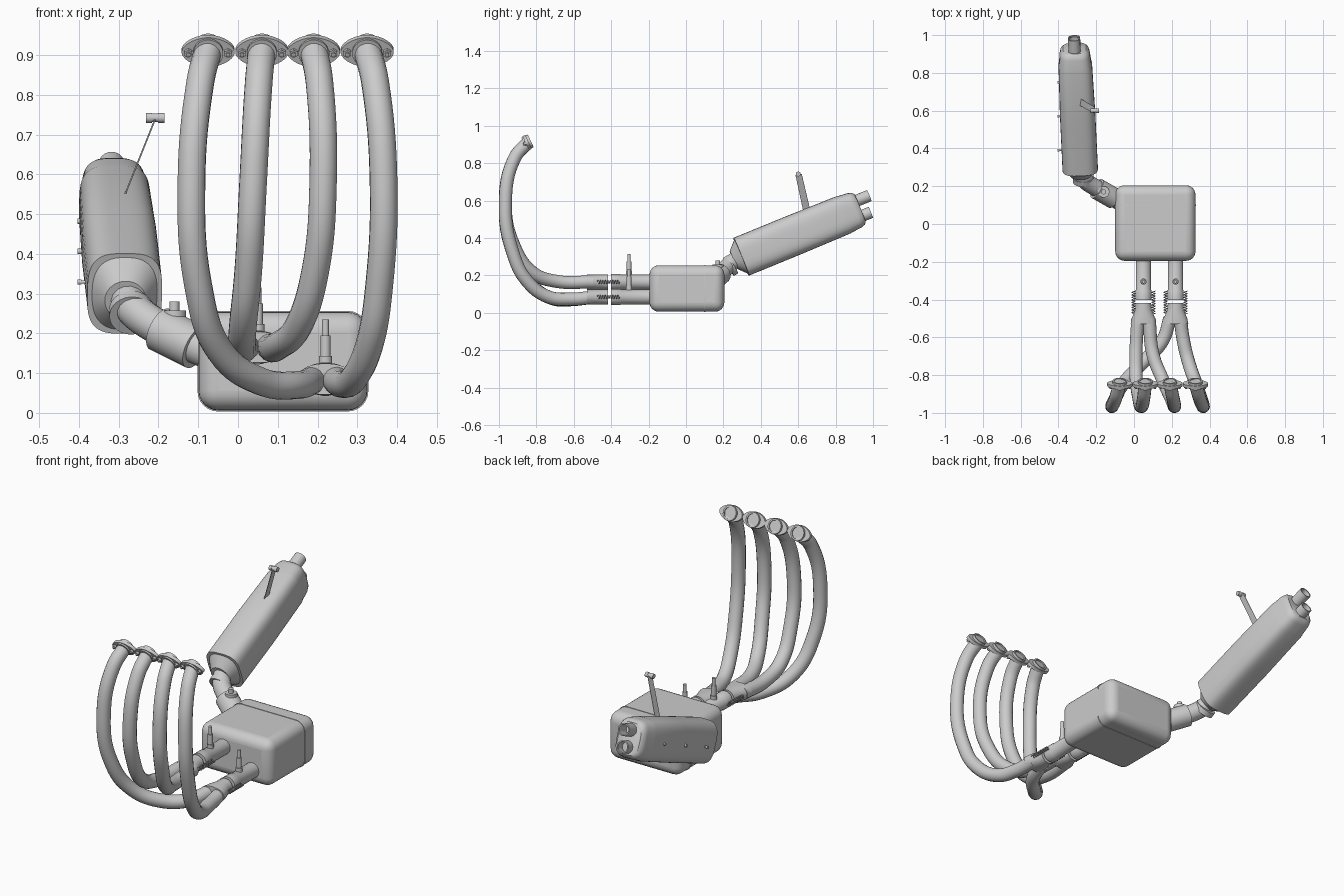
import bpy, bmesh, math
from mathutils import Vector

if "Cube" in bpy.data.objects:
    bpy.data.objects.remove(bpy.data.objects["Cube"])

steel = bpy.data.materials.new("brushed steel grey")
steel.diffuse_color = (0.6, 0.6, 0.6, 1)
steel.use_nodes = True
steel.node_tree.nodes["Principled BSDF"].inputs["Base Color"].default_value = steel.diffuse_color


def finish(ob):
    ob.data.materials.clear()
    ob.data.materials.append(steel)
    bpy.ops.object.select_all(action='DESELECT')
    ob.select_set(True)
    bpy.context.view_layer.objects.active = ob
    bpy.ops.object.shade_smooth_by_angle(angle=math.radians(35))
    return ob


def loft(name, origin, direction, sections, sides=32):
    """Skin of superellipse sections (t, half width, half height, exponent) along an axis."""
    o, d = Vector(origin), Vector(direction).normalized()
    ref = Vector((0, 1, 0)) if abs(d.z) > 0.85 else Vector((0, 0, 1))
    up = (ref - d * ref.dot(d)).normalized()
    right = d.cross(up)
    bm = bmesh.new()
    rings = []
    for t, w, h, n in sections:
        ring = []
        for i in range(sides):
            a = 2 * math.pi * (i + 0.5) / sides
            c, s = math.cos(a), math.sin(a)
            x = math.copysign(abs(c) ** (2 / n), c) * w
            y = math.copysign(abs(s) ** (2 / n), s) * h
            ring.append(bm.verts.new(o + d * t + right * x + up * y))
        rings.append(ring)
    for a, b in zip(rings, rings[1:]):
        for i in range(sides):
            j = (i + 1) % sides
            bm.faces.new((a[i], a[j], b[j], b[i]))
    bm.faces.new(rings[0][::-1])
    bm.faces.new(rings[-1])
    bmesh.ops.recalc_face_normals(bm, faces=bm.faces)
    me = bpy.data.meshes.new(name)
    bm.to_mesh(me)
    bm.free()
    ob = bpy.data.objects.new(name, me)
    bpy.context.collection.objects.link(ob)
    return finish(ob)


def rod(name, origin, direction, steps, sides=24):
    """Stepped round part from (t, radius) pairs."""
    return loft(name, origin, direction, [(t, r, r, 2) for t, r in steps], sides)


def tube(name, points, radius, smooth=True, res=8, bevel=6):
    """Round pipe through the points."""
    cu = bpy.data.curves.new(name, 'CURVE')
    cu.dimensions = '3D'
    cu.bevel_depth, cu.bevel_resolution = radius, bevel
    cu.resolution_u, cu.use_fill_caps = res, True
    sp = cu.splines.new('BEZIER' if smooth else 'POLY')
    pts = sp.bezier_points if smooth else sp.points
    pts.add(len(points) - 1)
    for p, co in zip(pts, points):
        if smooth:
            p.co = co
            p.handle_left_type = p.handle_right_type = 'AUTO'
        else:
            p.co = (*co, 1)
    ob = bpy.data.objects.new(name, cu)
    bpy.context.collection.objects.link(ob)
    bpy.ops.object.select_all(action='DESELECT')
    ob.select_set(True)
    bpy.context.view_layer.objects.active = ob
    bpy.ops.object.convert(target='MESH')
    return finish(bpy.context.view_layer.objects.active)


# Collector box with rounded edges and a thin seam
bpy.ops.mesh.primitive_cube_add(size=1, location=(0.113, 0.005, 0.13))
box = bpy.context.object
box.name = "collector_box"
box.scale = (0.425, 0.4, 0.248)
bpy.ops.object.transform_apply(location=False, rotation=False, scale=True)
bev = box.modifiers.new("round", 'BEVEL')
bev.width, bev.segments = 0.05, 6
finish(box)
bpy.ops.mesh.primitive_cube_add(size=1, location=(0.113, 0.1, 0.13))
seam = bpy.context.object
seam.name = "box_seam"
bm = bmesh.new()
bm.from_mesh(seam.data)
bmesh.ops.scale(bm, verts=bm.verts, vec=(0.43, 0.008, 0.253))
bmesh.ops.bevel(bm, geom=[e for e in bm.edges if abs(e.verts[0].co.y - e.verts[1].co.y) > 0.004],
                offset=0.052, segments=6, profile=0.5, affect='EDGES')
bm.to_mesh(seam.data)
bm.free()
finish(seam)

# Header pipes, from the flange down and back to the collectors
headers = [
    [(-.075, -.845, .912), (-.095, -.915, .83), (-.117, -.966, .58), (-.1, -.925, .32),
     (-.045, -.83, .155), (.06, -.72, .078), (.15, -.62, .07), (.19, -.5, .083)],
    [(.06, -.845, .912), (.052, -.915, .83), (.038, -.966, .58), (.026, -.92, .36),
     (.012, -.82, .215), (.01, -.69, .168), (.02, -.5, .165)],
    [(.19, -.845, .912), (.205, -.915, .83), (.214, -.966, .58), (.195, -.92, .36),
     (.15, -.82, .215), (.1, -.69, .168), (.08, -.5, .165)],
    [(.325, -.845, .912), (.345, -.915, .83), (.366, -.966, .58), (.355, -.925, .32),
     (.33, -.85, .17), (.29, -.735, .085), (.262, -.62, .073), (.245, -.5, .083)],
]
port = Vector((0, 0.9, 0.42)).normalized()
for i, path in enumerate(headers, 1):
    tube(f"header_pipe_{i}", path, 0.035)
    c = Vector((path[0][0], -.85, .91))
    loft(f"port_flange_{i}", c, port, [(-.008, .067, .041, 1.8), (.009, .067, .041, 1.8)])
    rod(f"port_ring_{i}", c, port, [(-.016, .038), (.022, .038), (.022, .03), (.016, .03)])
    for s in (-1, 1):
        rod(f"flange_nut_{i}", c + Vector((s * .05, 0, 0)), port,
            [(-.024, .006), (-.018, .006), (-.018, .011), (.0, .011)], 6)

# Two-into-one collectors, outlet pipes, springs and sensors
for tag, x, z in (("upper", .05, .165), ("lower", .22, .085)):
    loft(f"{tag}_collector", (x, -.53, z), (0, 1, 0),
         [(0, .068, .039, 2.3), (.03, .062, .041, 2.2), (.08, .043, .041, 2), (.112, .041, .041, 2)])
    rod(f"{tag}_outlet_pipe", (x, -.402, z), (0, 1, 0),
        [(0, .043), (.05, .043), (.055, .04), (.25, .04)], 32)
    for s in (-1, 1):
        coil = [(x + s * .053 + .009 * math.cos(k * math.pi / 4),
                 -.475 + .12 * k / 72, z + .009 * math.sin(k * math.pi / 4)) for k in range(73)]
        tube(f"{tag}_spring", coil, 0.0025, smooth=False, bevel=1)
    rod(f"{tag}_sensor", (x, -.305, z + .025), (0, 0, 1),
        [(0, .017), (.033, .017), (.033, .013), (.085, .013), (.085, .009), (.125, .009)], 12)

# Link pipe from the box to the silencer, with clamp and boss
tube("link_pipe", [(-.03, .09, .135), (-.11, .137, .17), (-.2, .19, .215),
                   (-.262, .235, .26), (-.285, .29, .3)], 0.045)
rod("link_clamp", (-.105, .135, .165), (-.105, .06, .052),
    [(0, .045), (0, .057), (.115, .057), (.115, .045)], 32)
rod("clamp_boss", (-.16, .17, .2), (0, 0, 1),
    [(0, .03), (.058, .03), (.058, .013), (.08, .013)], 16)
rod("link_ring", (-.268, .238, .252), (-.03, .55, .35), [(-.014, .056), (.014, .056)], 32)

# Silencer body with narrowed ends
start, end = Vector((-.285, .295, .30)), Vector((-.315, .93, .56))
axis = (end - start).normalized()
loft("silencer_body", start, axis,
     [(-.045, .052, .052, 2), (0, .082, .098, 2.6), (0, .094, .109, 3.2), (.3, .094, .109, 3.4),
      (.59, .089, .106, 3.4), (.6, .086, .104, 3.4), (.655, .08, .099, 3.4),
      (.677, .074, .092, 3.2), (.687, .062, .08, 3)], 48)

# Twin hollow tips stacked across the end
lift = Vector((0, -.38, .92)).normalized()
for tag, s, length in (("upper", 1, .072), ("lower", -1, .045)):
    rod(f"{tag}_tip", end + lift * .043 * s, axis,
        [(-.05, .032), (length, .032), (length, .026), (-.01, .026)], 32)

# Hanger strap and its bush
loft("hanger_strap", (-.288, .647, .54), (.08, -.045, .2),
     [(0, .002, .019, 8), (.22, .002, .017, 8)])
rod("hanger_bush", (-.231, .6, .742), (1, 0, 0),
    [(0, .013), (.015, .013), (.015, .011), (.03, .011), (.03, .013), (.046, .013)], 16)

# Side rivets on the silencer
for y, z in ((.75, .482), (.57, .406), (.39, .329)):
    rod("silencer_rivet", (-.37, y, z), (-1, 0, 0), [(0, .004), (.024, .004), (.024, .007), (.034, .007)], 12)
